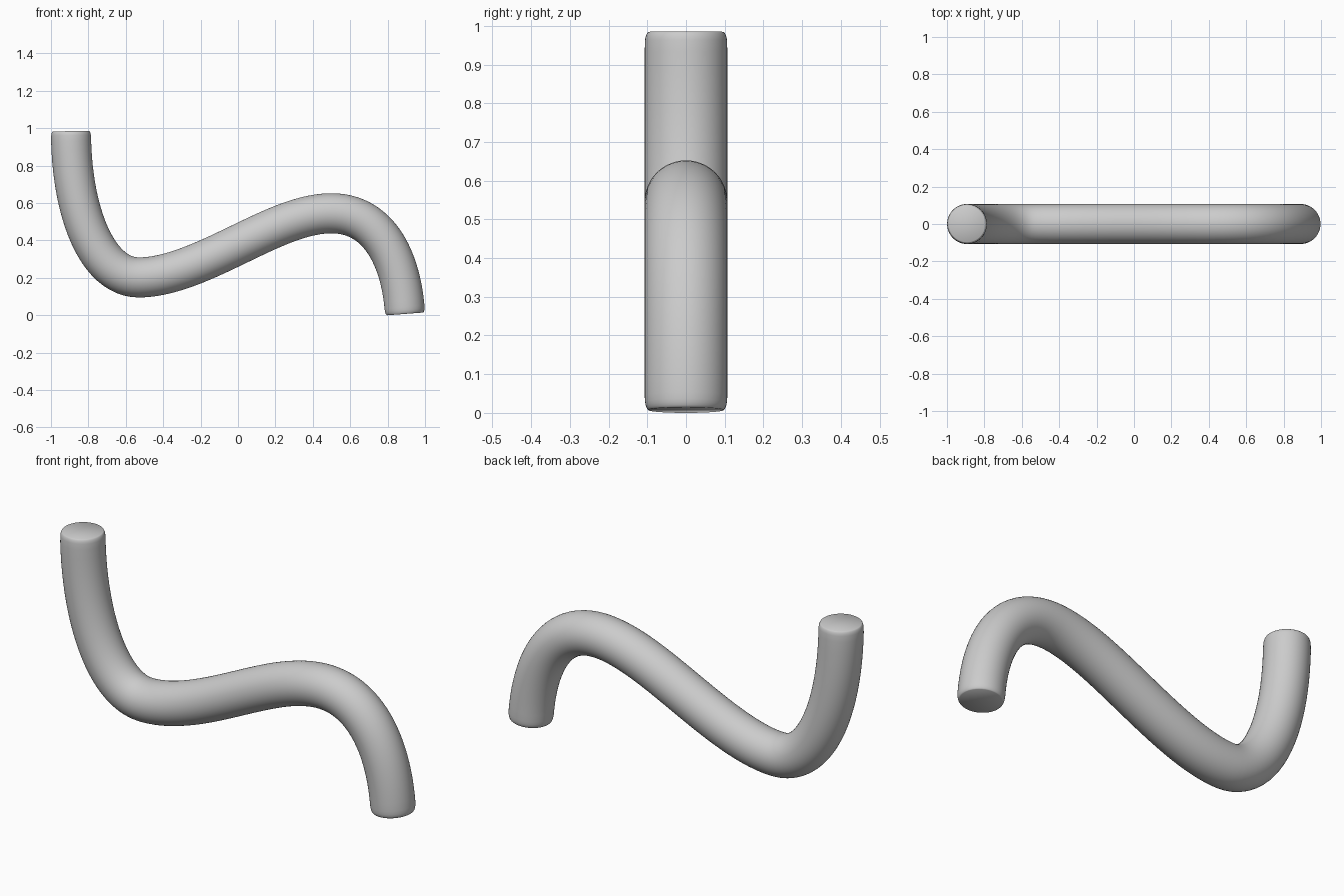
import bpy, bmesh, math
from mathutils import Vector
from mathutils.geometry import interpolate_bezier

if "Cube" in bpy.data.objects:
    bpy.data.objects.remove(bpy.data.objects["Cube"])

R, SIDES = 0.107, 48

# centreline knots: (x, z), (handle in), (handle out)
knots = [
    ((-0.893, 0.977), None, (-0.893, 0.55)),
    ((-0.53, 0.195), (-0.755, 0.195), (-0.36, 0.195)),
    ((0.0, 0.37), (-0.16, 0.293), (0.16, 0.447)),
    ((0.5, 0.538), (0.34, 0.538), (0.75, 0.538)),
    ((0.893, 0.0), (0.875, 0.30), None),
]
v3 = lambda p: Vector((p[0], 0, p[1]))
path = []
for a, b in zip(knots, knots[1:]):
    pts = interpolate_bezier(v3(a[0]), v3(a[2]), v3(b[1]), v3(b[0]), 25)
    path += pts if not path else pts[1:]

# sections: (centre, tangent, radius), with softened rims at both ends
n = len(path)
tan = [(path[min(i + 1, n - 1)] - path[max(i - 1, 0)]).normalized() for i in range(n)]
rim = [(0.0, 0.097), (0.002, 0.0995), (0.006, 0.102), (0.013, 0.1045), (0.022, 0.106)]
start = [(path[0] + tan[0] * d, tan[0], r) for d, r in rim]
end = [(path[-1] - tan[-1] * d, tan[-1], r) for d, r in reversed(rim)]
middle = [(p, t, R) for p, t in zip(path, tan)
          if (p - path[0]).length > 0.035 and (p - path[-1]).length > 0.035]

# swept tube with flat caps
bm = bmesh.new()
rings = []
for c, t, r in start + middle + end:
    side, up = Vector((0, 1, 0)), t.cross(Vector((0, 1, 0)))
    rings.append([bm.verts.new(c + r * (side * math.cos(k) + up * math.sin(k)))
                  for k in (2 * math.pi * i / SIDES for i in range(SIDES))])
for a, b in zip(rings, rings[1:]):
    for i in range(SIDES):
        j = (i + 1) % SIDES
        bm.faces.new((a[i], a[j], b[j], b[i]))
bm.faces.new(rings[0])
bm.faces.new(rings[-1])
bmesh.ops.recalc_face_normals(bm, faces=bm.faces)

mesh = bpy.data.meshes.new("curved_tube")
bm.to_mesh(mesh)
bm.free()
tube = bpy.data.objects.new("curved_tube", mesh)
bpy.context.collection.objects.link(tube)
tube.location.z = -min(v.co.z for v in mesh.vertices)
bpy.context.view_layer.objects.active = tube
tube.select_set(True)
bpy.ops.object.shade_smooth_by_angle(angle=math.radians(40))
